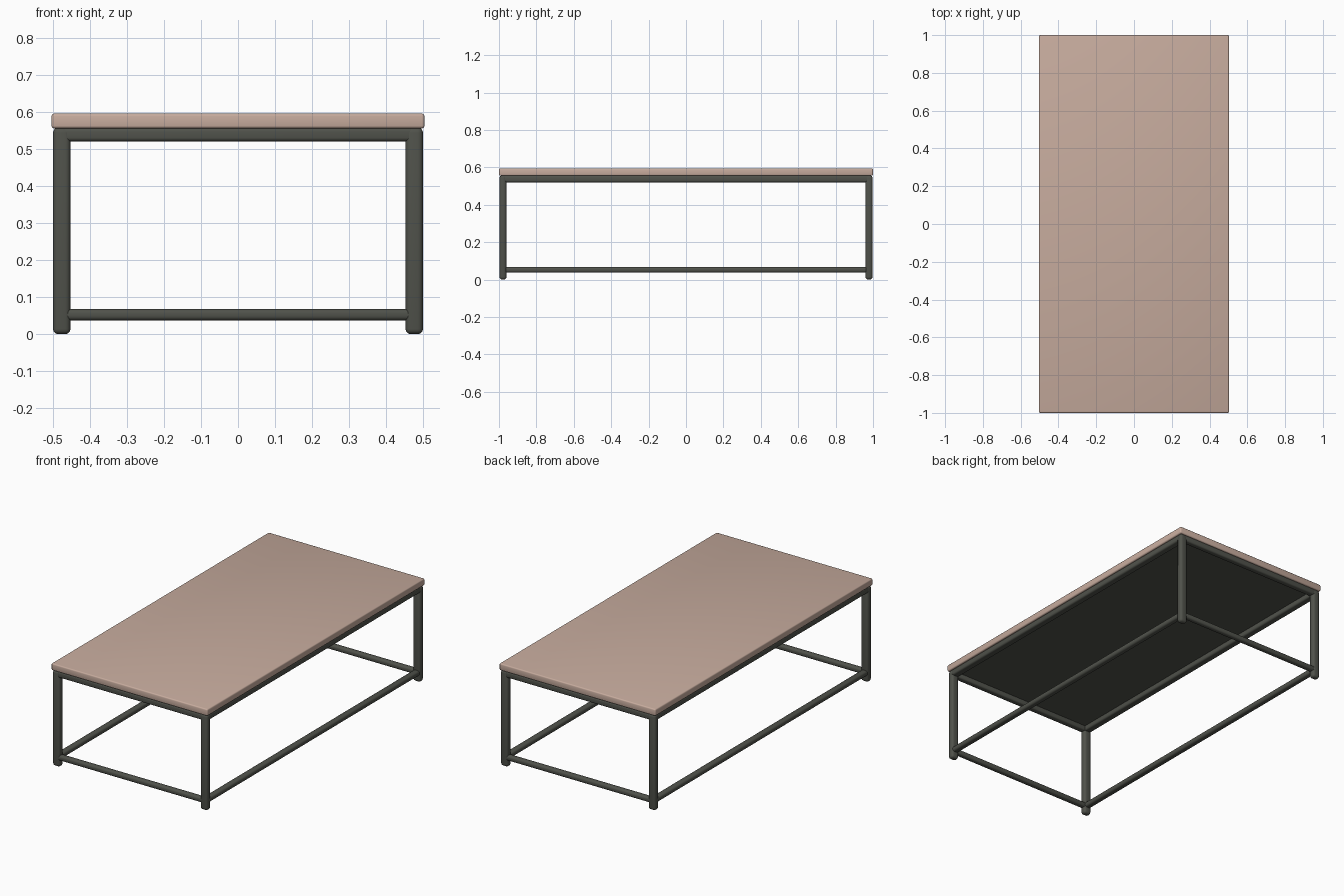
import bpy

if "Cube" in bpy.data.objects:
    bpy.data.objects.remove(bpy.data.objects["Cube"])


def material(name, rgb):
    m = bpy.data.materials.new(name)
    m.diffuse_color = (*rgb, 1)
    m.use_nodes = True
    m.node_tree.nodes["Principled BSDF"].inputs["Base Color"].default_value = m.diffuse_color
    return m


WOOD = material("pale_wood", (0.57, 0.41, 0.34))
METAL = material("dark_metal", (0.080, 0.084, 0.070))


def bar(name, lo, hi, mat, radius, segments=4):
    """Rounded box between two opposite corners."""
    bpy.ops.mesh.primitive_cube_add(size=1, location=[(a + b) / 2 for a, b in zip(lo, hi)])
    ob = bpy.context.object
    ob.name = name
    ob.scale = [b - a for a, b in zip(lo, hi)]
    bpy.ops.object.transform_apply(location=False, rotation=False, scale=True)
    ob.data.materials.append(mat)
    if radius:
        bev = ob.modifiers.new("rounded_edges", 'BEVEL')
        bev.width = radius
        bev.segments = segments
        bev.limit_method = 'NONE'
        bpy.ops.object.modifier_apply(modifier=bev.name)
        bpy.ops.object.shade_smooth_by_angle()
    return ob


def span(side, inner, outer):
    """Sorted range between two distances on one side of the centre."""
    return sorted((side * inner, side * outer))


# Wooden slab and the dark panel under it
bar("tabletop", (-0.503, -1.0, 0.555), (0.503, 1.0, 0.595), WOOD, 0.007, 3)
bar("underside_panel", (-0.48, -0.98, 0.548), (0.48, 0.98, 0.556), METAL, 0)

# Legs with rounded feet
for sx, xn in ((-1, "left"), (1, "right")):
    for sy, yn in ((-1, "front"), (1, "back")):
        x0, x1 = span(sx, 0.452, 0.499)
        y0, y1 = span(sy, 0.960, 0.997)
        bar(f"{yn}_{xn}_leg", (x0, y0, 0.0), (x1, y1, 0.557), METAL, 0.014)

# Upper and lower rails along the long sides
for s, n in ((-1, "left"), (1, "right")):
    x0, x1 = span(s, 0.454, 0.497)
    bar(f"{n}_top_rail", (x0, -0.98, 0.52), (x1, 0.98, 0.556), METAL, 0.010)
    x0, x1 = span(s, 0.457, 0.494)
    bar(f"{n}_bottom_rail", (x0, -0.98, 0.037), (x1, 0.98, 0.068), METAL, 0.012)

# Upper and lower rails across the ends
for s, n in ((-1, "front"), (1, "back")):
    y0, y1 = span(s, 0.960, 0.996)
    bar(f"{n}_top_rail", (-0.475, y0, 0.52), (0.475, y1, 0.556), METAL, 0.010)
    y0, y1 = span(s, 0.962, 0.995)
    bar(f"{n}_bottom_rail", (-0.475, y0, 0.037), (0.475, y1, 0.068), METAL, 0.012)
